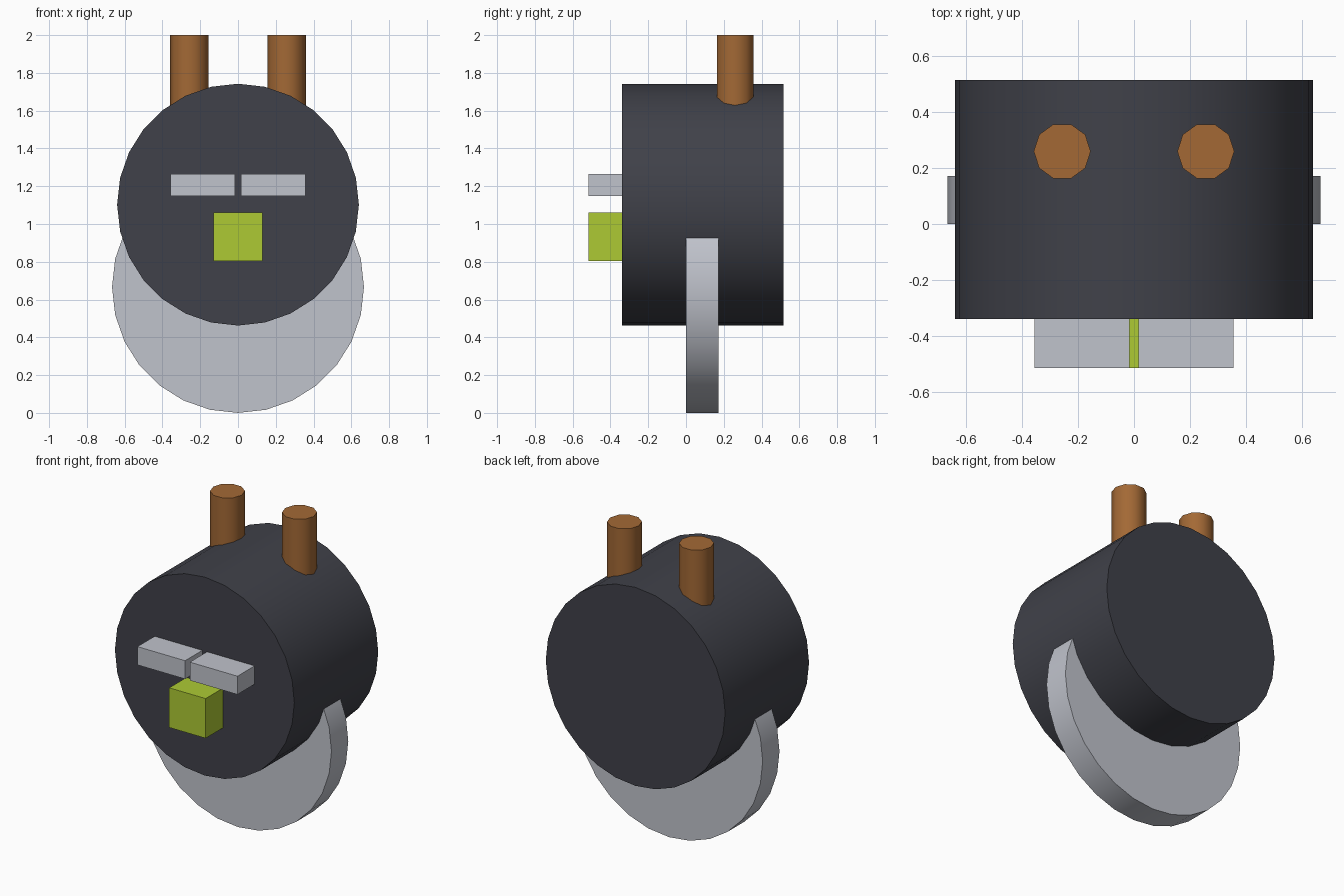
import bpy
import math

cube = bpy.data.objects.get("Cube")
if cube:
    bpy.data.objects.remove(cube, do_unlink=True)


def material(name, rgb):
    mat = bpy.data.materials.new(name)
    mat.use_nodes = True
    mat.diffuse_color = (*rgb, 1)
    mat.node_tree.nodes["Principled BSDF"].inputs["Base Color"].default_value = (*rgb, 1)
    return mat


charcoal = material("charcoal", (0.051, 0.053, 0.067))
silver = material("silver", (0.527, 0.546, 0.604))
lime = material("lime", (0.418, 0.591, 0.034))
copper = material("copper", (0.366, 0.141, 0.036))


def finish(name, mat):
    obj = bpy.context.object
    obj.name = name
    obj.data.materials.append(mat)
    return obj


def cylinder(name, mat, sides, radius, depth, location, rotation):
    bpy.ops.mesh.primitive_cylinder_add(vertices=sides, radius=radius, depth=depth,
                                        location=location, rotation=rotation)
    finish(name, mat)
    bpy.ops.object.shade_smooth_by_angle(angle=math.radians(40))


def block(name, mat, size, location):
    bpy.ops.mesh.primitive_cube_add(size=1, location=location)
    obj = finish(name, mat)
    obj.scale = size
    bpy.ops.object.transform_apply(location=False, rotation=False, scale=True)


quarter = math.pi / 2

# Drum body and the round base plate, both lying along y
cylinder("body", charcoal, 28, 0.64, 0.855, (0, 0.0875, 1.1025), (quarter, 0, 0))
cylinder("base_disc", silver, 28, 0.667, 0.171, (0, 0.0855, 0.667), (quarter, 0, 0))

# Square nose
block("nose", lime, (0.26, 0.18, 0.256), (0, -0.425, 0.932))

# Paired eyes and upright horns
for side, x in (("left", 1), ("right", -1)):
    block(side + "_eye", silver, (0.34, 0.18, 0.118), (x * 0.187, -0.425, 1.206))
    cylinder(side + "_horn", copper, 10, 0.102, 0.5, (x * 0.257, 0.26, 1.75), (0, 0, quarter))
